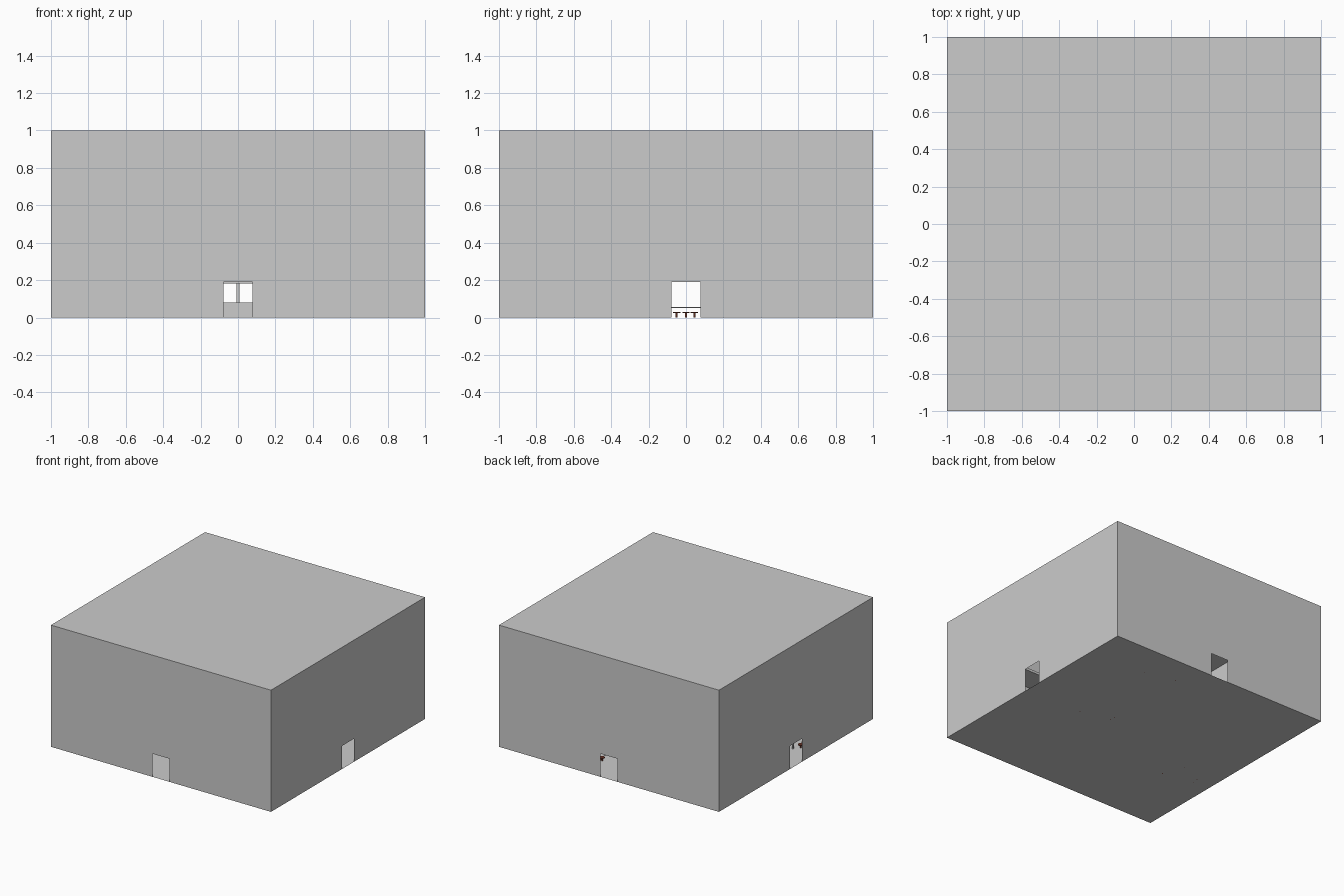
import bpy, bmesh, math
from mathutils import Matrix, Vector

if "Cube" in bpy.data.objects:
    bpy.data.objects.remove(bpy.data.objects["Cube"])

brown = bpy.data.materials.new("brown_wood")
brown.diffuse_color = (0.2, 0.05, 0.03, 1)
brown.use_nodes = True
brown.node_tree.nodes["Principled BSDF"].inputs["Base Color"].default_value = brown.diffuse_color


def finish(name, bm, mat=None):
    mesh = bpy.data.meshes.new(name)
    bm.to_mesh(mesh)
    bm.free()
    ob = bpy.data.objects.new(name, mesh)
    bpy.context.collection.objects.link(ob)
    if mat:
        mesh.materials.append(mat)
    return ob


def add_box(bm, x0, x1, y0, y1, z0, z1):
    size = Vector((x1 - x0, y1 - y0, z1 - z0))
    mid = Vector((x0 + x1, y0 + y1, z0 + z1)) / 2
    bmesh.ops.create_cube(bm, size=1, matrix=Matrix.Translation(mid) @ Matrix.Diagonal((*size, 1)))


def box(name, *ext, mat=None):
    bm = bmesh.new()
    add_box(bm, *ext)
    return finish(name, bm, mat)


# Thin walls, each with a doorway notch cut up from the floor
W, H = 0.078, 0.19
profile = [(-1, 0), (-W, 0), (-W, H), (W, H), (W, 0), (1, 0), (1, 1), (-1, 1)]
for i, side in enumerate(("front", "right", "back", "left")):
    bm = bmesh.new()
    bm.faces.new([bm.verts.new((x, -1, z)) for x, z in profile])
    bm.transform(Matrix.Rotation(i * math.pi / 2, 4, 'Z'))
    finish(side + "_wall", bm)

# Floor and roof sheets
for name, z, flip in (("floor", 0, False), ("roof", 1, False)):
    bm = bmesh.new()
    bmesh.ops.create_grid(bm, x_segments=1, y_segments=1, size=1)
    bm.transform(Matrix.Translation((0, 0, z)))
    finish(name, bm)

# Serving counter with a central post and overhead shelf
box("counter", -0.3, 0.3, 0.35, 0.43, 0, 0.08)
box("counter_post", -0.008, 0.008, 0.38, 0.396, 0.08, 0.182)
box("counter_shelf", -0.3, 0.3, 0.35, 0.43, 0.182, 0.19)

# Gallery along the front wall
box("gallery", -0.999, 0.999, -0.999, -0.8, 0.73, 0.75)


def table(x, y, n):
    bm = bmesh.new()
    add_box(bm, x - 0.1, x + 0.1, y - 0.1, y + 0.1, 0.052, 0.057)
    for sx in (-1, 1):
        for sy in (-1, 1):
            cx, cy = x + sx * 0.092, y + sy * 0.092
            add_box(bm, cx - 0.005, cx + 0.005, cy - 0.005, cy + 0.005, 0, 0.052)
    finish(f"table_{n}", bm)


def stool(x, y, n):
    bm = bmesh.new()
    for r, z0, z1 in ((0.02, 0.024, 0.03), (0.005, 0, 0.024)):
        bmesh.ops.create_cone(bm, cap_ends=True, segments=12, radius1=r, radius2=r, depth=z1 - z0,
                              matrix=Matrix.Translation((x, y, (z0 + z1) / 2)))
    finish(f"stool_{n}", bm, brown)


# Tables and brown stools
for n, (x, y) in enumerate(((0.36, 0.0), (0.36, 0.76), (-0.72, -0.32))):
    table(x, y, n)
    for k, (dx, dy) in enumerate(((-0.13, 0.045), (0.13, -0.05), (-0.13, -0.0), (0.06, 0.13))):
        stool(x + dx, y + dy, f"{n}_{k}")
